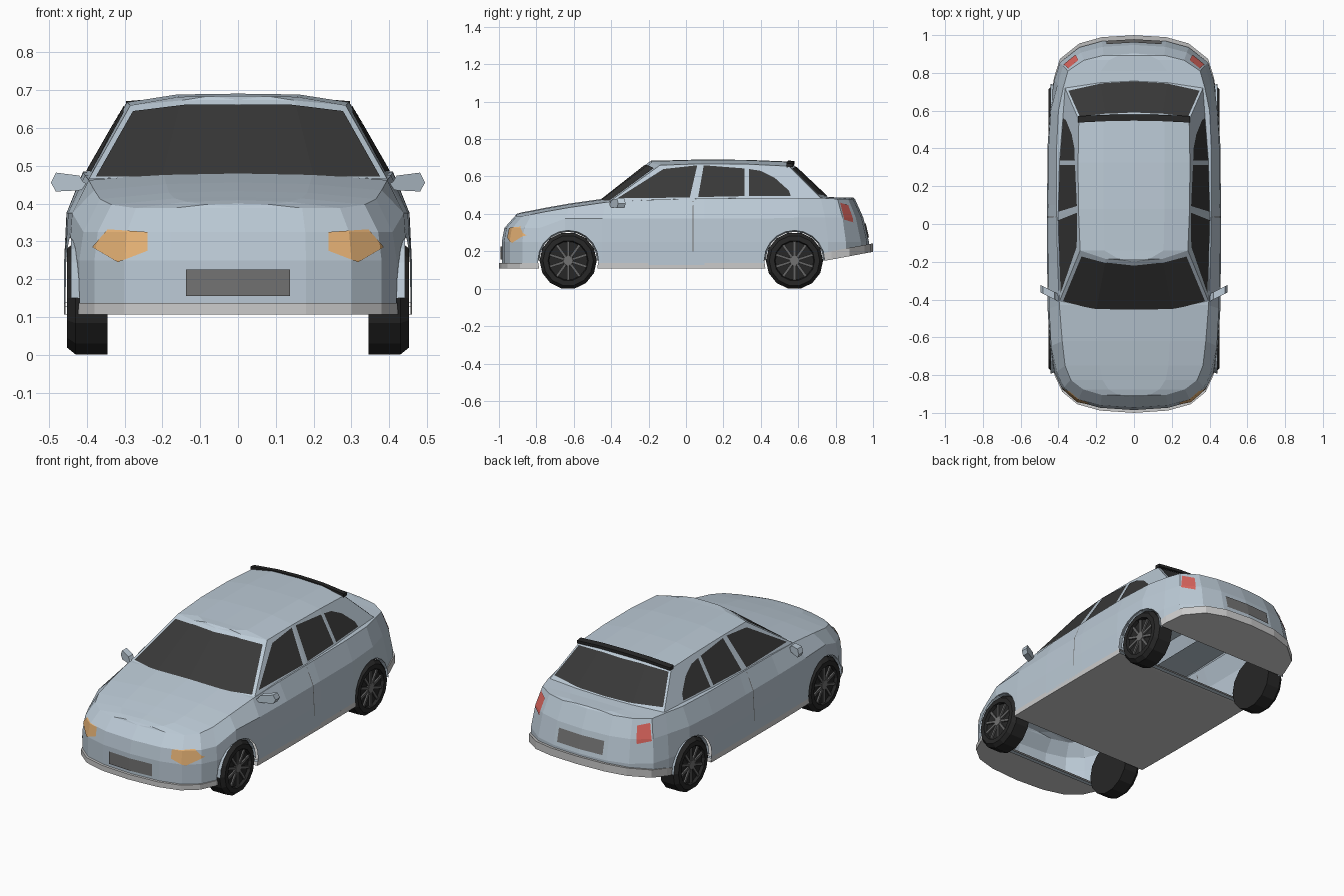
import bpy, bmesh
from math import pi, sin, cos, hypot
from mathutils import Vector, Matrix

if "Cube" in bpy.data.objects:
    bpy.data.objects.remove(bpy.data.objects["Cube"])


def material(name, r, g, b):
    m = bpy.data.materials.new(name)
    m.diffuse_color = (r, g, b, 1)
    m.use_nodes = True
    m.node_tree.nodes["Principled BSDF"].inputs["Base Color"].default_value = m.diffuse_color
    return m


PAINT = material("paint", .50, .59, .67)
GLASS = material("dark_glass", .04, .04, .04)
AMBER = material("amber", .80, .45, .18)
RED = material("red", .70, .13, .11)
RUBBER = material("rubber", .02, .02, .02)
PLATE = material("plate_grey", .17, .17, .17)
ALLOY = material("alloy", .13, .13, .13)


def finish(name, bm, mat=None, fix=True):
    if fix:
        bmesh.ops.remove_doubles(bm, verts=bm.verts[:], dist=1e-4)
        bmesh.ops.recalc_face_normals(bm, faces=bm.faces[:])
    me = bpy.data.meshes.new(name)
    bm.to_mesh(me)
    bm.free()
    ob = bpy.data.objects.new(name, me)
    bpy.context.collection.objects.link(ob)
    if mat:
        me.materials.append(mat)
    return ob


def grid(bm, columns, wrap=False):
    """Skin consecutive columns of points with quads."""
    cols = [[bm.verts.new(p) for p in c] for c in columns]
    if wrap:
        cols.append(cols[0])
    for a, b in zip(cols, cols[1:]):
        for j in range(len(a) - 1):
            bm.faces.new((a[j], b[j], b[j + 1], a[j + 1]))


def half_loft(name, columns, mat=None):
    """Skin the right half and its mirror image, welded into one shell."""
    bm = bmesh.new()
    for s in (1, -1):
        grid(bm, [[(s * x, y, z) for x, y, z in c] for c in columns])
    return finish(name, bm, mat)


def delete_faces(ob, test):
    bm = bmesh.new()
    bm.from_mesh(ob.data)
    bmesh.ops.delete(bm, geom=[f for f in bm.faces if test(f)], context='FACES')
    bm.to_mesh(ob.data)
    bm.free()


def decal(name, src, poly, axis, sign, mat, lift=.004):
    """Surface patch of src inside a convex outline seen along an axis."""
    bm = bmesh.new()
    bm.from_mesh(src.data)
    away = [f for f in bm.faces if f.normal[axis] * sign < .35]
    bmesh.ops.delete(bm, geom=away, context='FACES')
    pts = [Vector((0, a, z)) if axis == 0 else Vector((a, 0, z)) for a, z in poly]
    mid = sum(pts, Vector()) / len(pts)
    view = Vector((1, 0, 0)) if axis == 0 else Vector((0, 1, 0))
    for a, b in zip(pts, pts[1:] + pts[:1]):
        n = (b - a).cross(view)
        if n.dot(a - mid) < 0:
            n.negate()
        bmesh.ops.bisect_plane(bm, geom=bm.verts[:] + bm.edges[:] + bm.faces[:],
                               plane_co=a, plane_no=n, clear_outer=True)
    bmesh.ops.translate(bm, verts=bm.verts[:], vec=view * sign * lift)
    ob = finish(name, bm, None, False)
    ob.data.materials.clear()
    ob.data.materials.append(mat)
    return ob


def lathe(name, profile, cx, cy, cz, n, side, mat, turn=2 * pi):
    bm = bmesh.new()
    full = turn > 6
    grid(bm, [[(side * (cx + x), cy + r * cos(turn * k / n), cz + r * sin(turn * k / n))
               for x, r in profile] for k in range(n + (not full))], wrap=full)
    return finish(name, bm, mat)


# Body: plan outline, and upper edge of the flanks (hood edge, belt line, trunk edge)
outline = [(0, -.985), (.18, -.973), (.30, -.94), (.38, -.875), (.42, -.79), (.447, -.65),
           (.457, -.45), (.46, -.2), (.46, .1), (.458, .4), (.447, .6), (.423, .76),
           (.392, .855), (.29, .935), (.17, .968), (0, .978)]
edge = [(0, -.915, .388), (.17, -.905, .388), (.27, -.875, .388), (.335, -.825, .397),
        (.365, -.75, .412), (.38, -.62, .435), (.395, -.43, .462), (.405, -.2, .475),
        (.41, .1, .482), (.41, .4, .485), (.40, .6, .485), (.375, .72, .485),
        (.35, .81, .48), (.265, .867, .48), (.16, .893, .48), (0, .903, .48)]


def sill(y):
    return .107 if y < .45 else max(.115, .15 + .19 * (y - .73))


cols, skirt = [], []
for i, ((x, y), (tx, ty, tz)) in enumerate(zip(outline, edge)):
    low = sill(y) + .02
    sh = .325 if y < -.75 else .38 if y > .5 else .375
    k = .2 if y < -.75 else .4 if y > .7 else .12
    crown = 0 if i in (0, 15) else .012 if i == 1 else .021 if y < -.3 else .008
    cols.append([(0, y, low), (x, y, low), (x, y, .25),
                 (x + k * (tx - x), y + k * (ty - y), sh), (tx, ty, tz),
                 (tx * .5, ty, tz + crown * .8), (0, ty, tz + crown)])
    ys, z = y * (1.015 if y < 0 else 1.022), sill(y)
    top = z + (.03 if y < .7 else .045)
    skirt.append([(0, ys, z), (x, ys, z), (x, ys, top), (0, ys, top)])
body = half_loft("body", cols, PAINT)
bumper_skirt = half_loft("bumper_and_sill_skirt", skirt)

# Cabin: wall base, wall top and roof crown at each pillar
base = [(0, -.455, .475), (.2, -.45, .473), (.395, -.41, .465), (.405, .045, .475),
        (.40, .325, .475), (.365, .72, .485), (.18, .75, .488), (0, .76, .488)]
head = [(0, -.20, .675), (.15, -.185, .673), (.285, -.14, .66), (.294, .08, .668),
        (.296, .325, .666), (.292, .55, .655), (.15, .565, .665), (0, .57, .668)]
crowns = [0, .012, .025, .023, .023, .025, .012, 0]
cabin = half_loft("cabin", [[(0, b[1], b[2]), b, t, (t[0] * .55, t[1], t[2] + c * .9),
                             (0, t[1], t[2] + c)]
                            for b, t, c in zip(base, head, crowns)], PAINT)


def both(half):
    return half + [(-x, z) for x, z in reversed(half)]


# Glass
decal("windscreen", cabin, both([(.376, .472), (.278, .645), (.14, .662)]), 1, -1, GLASS)
decal("rear_window", cabin, both([(.15, .497), (.347, .505), (.287, .642), (.13, .652)]), 1, 1, GLASS)
side_windows = {
    "front_door_window": [(-.365, .485), (-.12, .64), (.06, .66), (.02, .487)],
    "rear_door_window": [(.065, .49), (.095, .66), (.312, .643), (.312, .495)],
    "quarter_window": [(.337, .495), (.337, .64), (.40, .63), (.475, .592), (.55, .525), (.56, .495)],
}
for s, tag in ((1, "right"), (-1, "left")):
    for name, poly in side_windows.items():
        decal(f"{name}_{tag}", cabin, poly, 0, s, GLASS)
    # Door seam and lamps
    decal(f"door_seam_{tag}", body, [(.034, .20), (.039, .20), (.039, .47), (.034, .47)],
          0, s, PLATE, .001)
    lamp = [(.24, .325), (.345, .332), (.386, .285), (.318, .245), (.24, .275)]
    decal(f"headlight_{tag}", body, [(s * x, z) for x, z in lamp], 1, -1, AMBER)
    lamp = [(.295, .447), (.348, .46), (.374, .37), (.312, .355)]
    decal(f"taillight_{tag}", body, [(s * x, z) for x, z in lamp], 1, 1, RED)

# Plates
decal("front_plate", body, both([(.138, .155), (.138, .226)]), 1, -1, PLATE, .006)
decal("rear_plate", body, both([(.145, .275), (.145, .35)]), 1, 1, PLATE, .006)

# Roof spoiler
bm = bmesh.new()
for s in (1, -1):
    rows = [[bm.verts.new((s * x, y + a, z + b)) for a, b in
             ((-.016, -.012), (.018, -.010), (.018, .006), (-.016, .010))]
            for x, y, z in [(0, .563, .676), (.15, .56, .673), (.297, .553, .661)]]
    for a, b in zip(rows, rows[1:]):
        for j in range(4):
            bm.faces.new((a[j], b[j], b[(j + 1) % 4], a[(j + 1) % 4]))
    bm.faces.new(rows[-1])
finish("roof_spoiler", bm, RUBBER)

# Wheel arches: cut an opening at each axle and leave the shell hollow there
axles = {"front": -.63, "rear": .58}
R = .162
for y in axles.values():
    bm = bmesh.new()
    bmesh.ops.create_cone(bm, cap_ends=True, segments=20, radius1=R, radius2=R, depth=1.3,
                          matrix=Matrix.Translation((0, y, .15)) @ Matrix.Rotation(pi / 2, 4, 'Y'))
    cutter = finish("arch_cutter", bm, PAINT)
    cutter.hide_render = True
    for ob in (body, bumper_skirt):
        mod = ob.modifiers.new("arch", 'BOOLEAN')
        mod.operation, mod.solver, mod.object = 'DIFFERENCE', 'EXACT', cutter
        bpy.context.view_layer.objects.active = ob
        bpy.ops.object.modifier_apply(modifier=mod.name)
    bpy.data.objects.remove(cutter)


def on_tunnel(f):
    return abs(f.normal.x) < .1 and any(
        all(.156 < hypot(v.co.y - y, v.co.z - .15) < .165 for v in f.verts) for y in axles.values())


for ob in (body, bumper_skirt):
    delete_faces(ob, on_tunnel)
# Open the hidden deck between body and cabin
delete_faces(cabin, lambda f: all(v.co.z < .5 for v in f.verts))
delete_faces(body, lambda f: f.normal.z > .9 and all(
    abs(v.co.x) < .21 and -.3 < v.co.y < .65 for v in f.verts))

# Wheels, arch lips and mirrors
tyre = [(0, 0), (0, .153), (.085, .153), (.107, .135), (.107, .108), (.09, .103), (.09, 0)]
for s, tag in ((1, "right"), (-1, "left")):
    for end, y in axles.items():
        lathe(f"{end}_tyre_{tag}", tyre, .345, y, .15, 14, s, RUBBER)
        lathe(f"{end}_hub_{tag}", [(0, 0), (0, .03), (.012, .026), (.012, 0)], .434, y, .15, 10, s, PLATE)
        lathe(f"{end}_arch_lip_{tag}", [(.03, R), (0, R - .008)], .412, y, .15, 10, s, PAINT, pi)
        bm = bmesh.new()
        for k in range(10):
            bmesh.ops.create_cube(bm, size=1, matrix=Matrix.Translation((s * .438, y, .15))
                                  @ Matrix.Rotation(k * pi / 5, 4, 'X')
                                  @ Matrix.Translation((0, 0, .06))
                                  @ Matrix.Diagonal((.012, .014, .085, 1)))
        finish(f"{end}_spokes_{tag}", bm, ALLOY)
    bm = bmesh.new()
    shape = [(.385, .445), (.42, .435), (.482, .432), (.495, .455), (.482, .482), (.42, .474), (.41, .458)]
    rings = [[bm.verts.new((s * x, -.385 + (x - .41) * .5 + d, z)) for x, z in shape]
             for d in (-.02, .02)]
    for r in rings:
        bm.faces.new(r)
    for j in range(len(shape)):
        k = (j + 1) % len(shape)
        bm.faces.new((rings[0][j], rings[0][k], rings[1][k], rings[1][j]))
    finish(f"door_mirror_{tag}", bm, PAINT)
